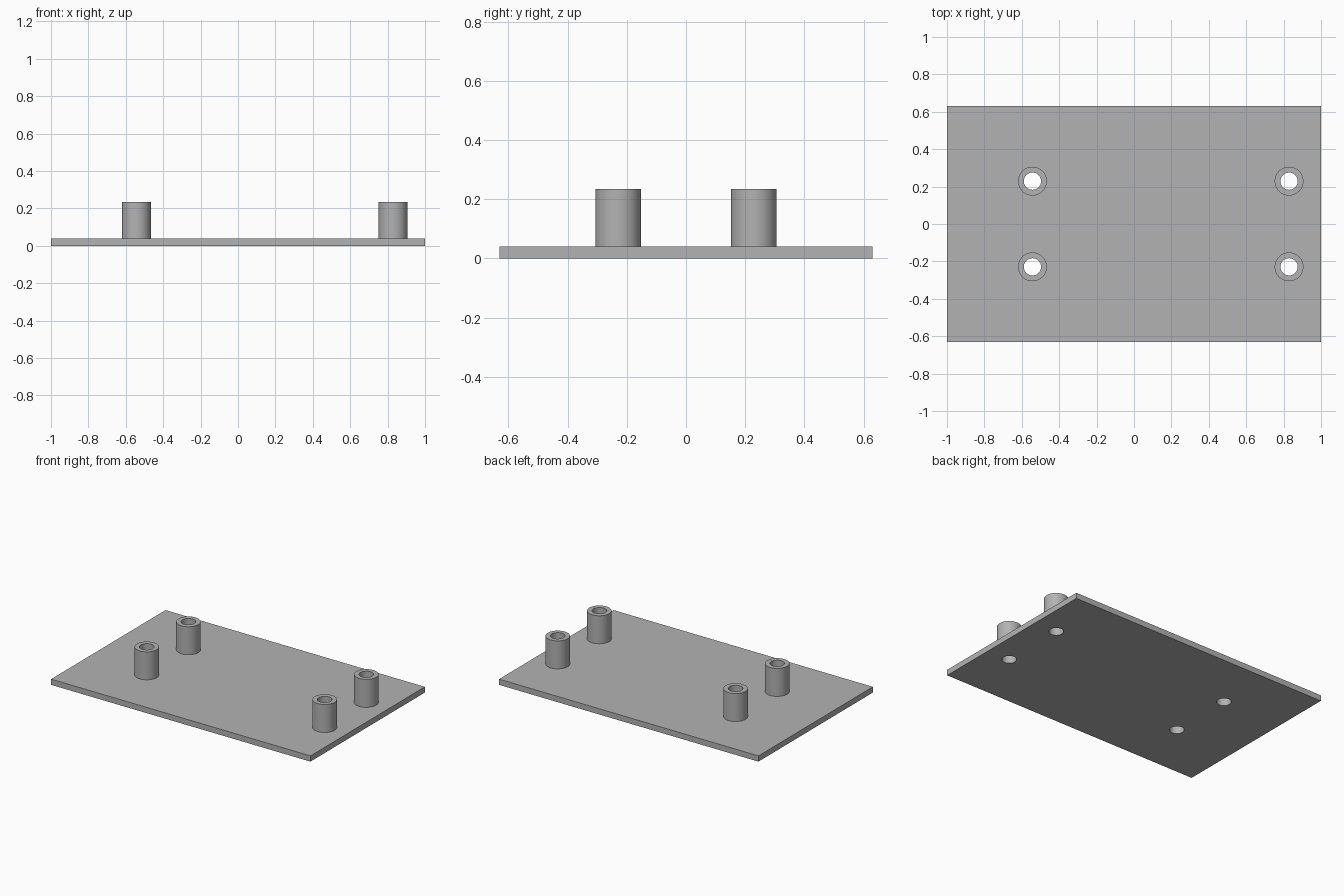
import bpy
import bmesh
import math

LENGTH, WIDTH, THICK = 2.0, 1.26, 0.04
POST_TOP, POST_R, BORE_R = 0.235, 0.077, 0.046
SIDES = 64
POSTS = {"left": 0.829, "right": -0.543}
ROWS = {"front": -0.229, "back": 0.229}

if "Cube" in bpy.data.objects:
    bpy.data.objects.remove(bpy.data.objects["Cube"], do_unlink=True)

grey = bpy.data.materials.new("plain_grey")
grey.use_nodes = True
color = (0.45, 0.45, 0.45, 1)
grey.diffuse_color = color
grey.node_tree.nodes["Principled BSDF"].inputs["Base Color"].default_value = color


def activate(obj):
    bpy.ops.object.select_all(action="DESELECT")
    obj.select_set(True)
    bpy.context.view_layer.objects.active = obj


def finish(obj):
    activate(obj)
    bpy.ops.object.shade_smooth_by_angle(angle=math.radians(30))


def make_post(name, x, y):
    """Hollow standoff: a rectangular wall section spun about its axis."""
    bm = bmesh.new()
    section = [(BORE_R, THICK), (POST_R, THICK), (POST_R, POST_TOP), (BORE_R, POST_TOP)]
    verts = [bm.verts.new((r, 0, z)) for r, z in section]
    edges = [bm.edges.new((verts[i - 1], verts[i])) for i in range(len(verts))]
    bmesh.ops.spin(bm, geom=verts + edges, axis=(0, 0, 1), cent=(0, 0, 0),
                   angle=math.tau, steps=SIDES, use_merge=True)
    bmesh.ops.remove_doubles(bm, verts=bm.verts, dist=1e-5)
    bmesh.ops.recalc_face_normals(bm, faces=bm.faces)
    mesh = bpy.data.meshes.new(name)
    bm.to_mesh(mesh)
    bm.free()
    mesh.materials.append(grey)
    obj = bpy.data.objects.new(name, mesh)
    obj.location = (x, y, 0)
    bpy.context.collection.objects.link(obj)
    finish(obj)


# Base plate
bpy.ops.mesh.primitive_cube_add(size=1, location=(0, 0, THICK / 2))
plate = bpy.context.object
plate.name = "base_plate"
plate.scale = (LENGTH, WIDTH, THICK)
bpy.ops.object.transform_apply(location=True, rotation=False, scale=True)
plate.data.materials.append(grey)

# Standoffs, each with its bore cut on through the plate
for side, x in POSTS.items():
    for row, y in ROWS.items():
        make_post(f"{row}_{side}_post", x, y)
        bpy.ops.mesh.primitive_cylinder_add(vertices=SIDES, radius=BORE_R, depth=1,
                                            location=(x, y, 0))
        cutter = bpy.context.object
        cutter.name = "bore_cutter"
        cutter.hide_render = True
        cutter.data.materials.append(grey)
        activate(plate)
        cut = plate.modifiers.new("bore", "BOOLEAN")
        cut.operation = "DIFFERENCE"
        cut.solver = "EXACT"
        cut.object = cutter
        bpy.ops.object.modifier_apply(modifier=cut.name)
        bpy.data.objects.remove(cutter, do_unlink=True)

finish(plate)
